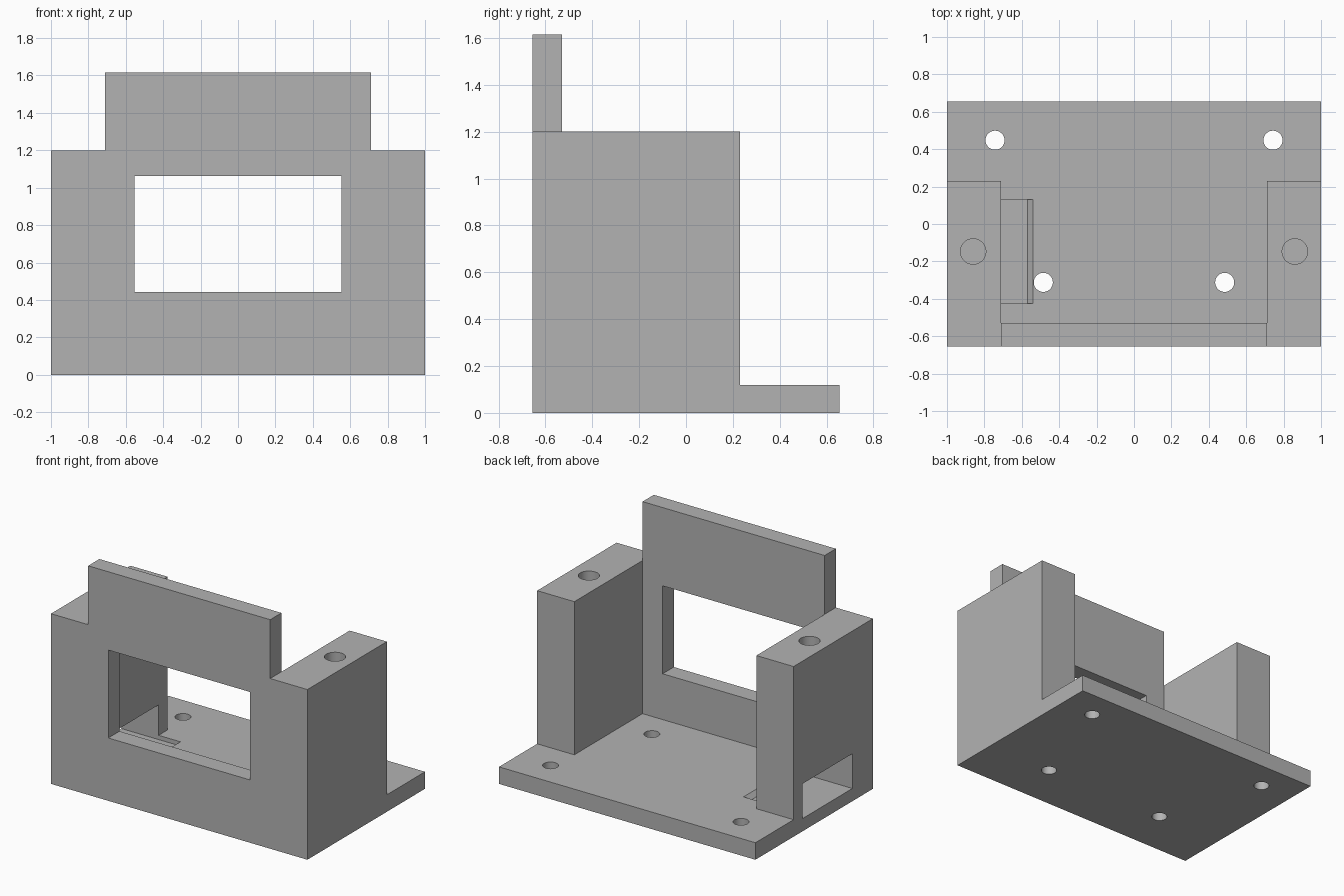
import bpy
import bmesh

cube = bpy.data.objects.get("Cube")
if cube:
    bpy.data.objects.remove(cube, do_unlink=True)

grey = bpy.data.materials.new("plain grey")
grey.use_nodes = True
GREY = (0.45, 0.45, 0.45, 1)
grey.diffuse_color = GREY
grey.node_tree.nodes["Principled BSDF"].inputs["Base Color"].default_value = GREY


def prism(name, points, direction):
    """Extrude a closed planar outline along a direction."""
    bm = bmesh.new()
    face = bm.faces.new([bm.verts.new(p) for p in points])
    new = bmesh.ops.extrude_face_region(bm, geom=[face])["geom"]
    verts = [g for g in new if isinstance(g, bmesh.types.BMVert)]
    bmesh.ops.translate(bm, verts=verts, vec=direction)
    bmesh.ops.recalc_face_normals(bm, faces=bm.faces)
    return finish(name, bm)


def finish(name, bm):
    mesh = bpy.data.meshes.new(name)
    bm.to_mesh(mesh)
    bm.free()
    mesh.materials.append(grey)
    obj = bpy.data.objects.new(name, mesh)
    bpy.context.collection.objects.link(obj)
    return obj


def box(name, x0, x1, y0, y1, z0, z1):
    outline = [(x0, y0, z0), (x1, y0, z0), (x1, y1, z0), (x0, y1, z0)]
    return prism(name, outline, (0, 0, z1 - z0))


def drill(x, y, z0, z1, radius):
    bm = bmesh.new()
    bmesh.ops.create_cone(bm, cap_ends=True, segments=40, radius1=radius,
                          radius2=radius, depth=z1 - z0)
    bmesh.ops.translate(bm, verts=bm.verts, vec=(x, y, (z0 + z1) / 2))
    return finish("hole_cutter", bm)


def combine(target, tool, operation):
    """Apply a boolean and discard the tool."""
    tool.hide_render = True
    mod = target.modifiers.new("combine", 'BOOLEAN')
    mod.operation, mod.solver, mod.object = operation, 'EXACT', tool
    bpy.context.view_layer.objects.active = target
    bpy.ops.object.modifier_apply(modifier=mod.name)
    bpy.data.objects.remove(tool, do_unlink=True)


W, D = 1.0, 0.655          # half width and half depth
INNER = 0.71               # inner face of the towers
TOWER_BACK, TOWER_TOP = 0.23, 1.2
FLOOR = 0.12               # base plate thickness

# Base plate with the two towers as one U-shaped extrusion
front_outline = [(-W, 0), (W, 0), (W, TOWER_TOP), (INNER, TOWER_TOP),
                 (INNER, FLOOR), (-INNER, FLOOR), (-INNER, TOWER_TOP), (-W, TOWER_TOP)]
bracket = prism("mounting_bracket", [(x, -D, z) for x, z in front_outline],
                (0, TOWER_BACK + D, 0))

# Plate extension behind the towers
combine(bracket, box("plate_extension", -W, W, TOWER_BACK - 0.05, D, 0, FLOOR), 'UNION')

# Tall front panel between the towers
combine(bracket, box("front_panel", -INNER, INNER, -D, -0.53, 0.05, 1.615), 'UNION')

# Rectangular window in the panel
combine(bracket, box("window_cutter", -0.553, 0.553, -0.8, -0.4, 0.443, 1.063), 'DIFFERENCE')

# Side slot through one tower, sunk into the plate with a sloped end
slot = [(-1.1, 0.09), (-0.57, 0.09), (-0.51, 0.15), (-0.51, 0.335), (-1.1, 0.335)]
combine(bracket, prism("slot_cutter", [(x, -0.425, z) for x, z in slot],
                       (0, 0.555, 0)), 'DIFFERENCE')

# Screw holes: blind in the tower tops, through in the plate
for side in (-1, 1):
    combine(bracket, drill(side * 0.86, -0.147, 0.8, 1.3, 0.068), 'DIFFERENCE')
    combine(bracket, drill(side * 0.743, 0.448, -0.1, 0.3, 0.051), 'DIFFERENCE')
    combine(bracket, drill(side * 0.485, -0.312, -0.1, 0.3, 0.051), 'DIFFERENCE')

# Smooth hole walls, crisp edges
bpy.ops.object.select_all(action='DESELECT')
bracket.select_set(True)
bpy.context.view_layer.objects.active = bracket
bpy.ops.object.shade_smooth_by_angle(angle=0.5)
